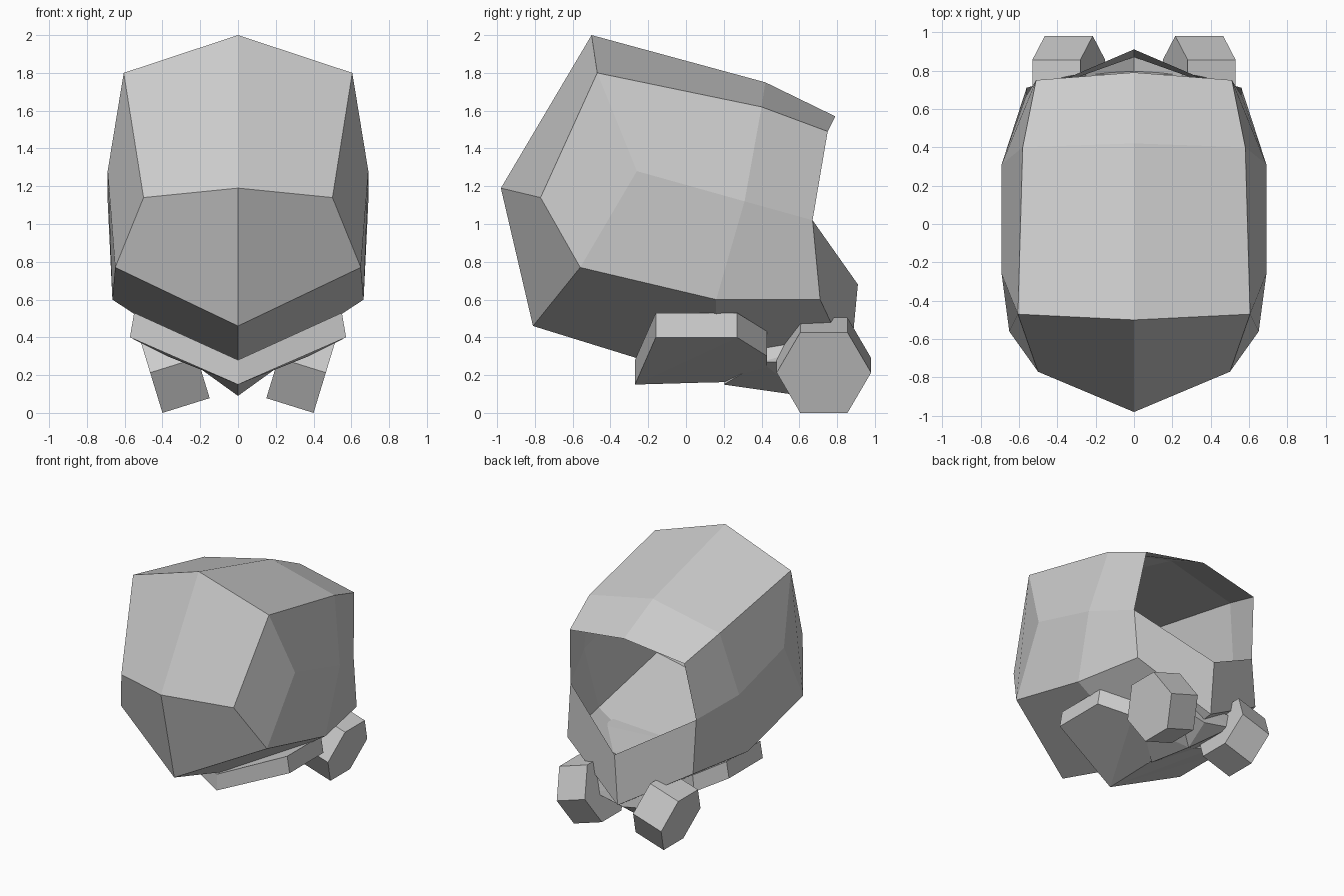
import bpy, bmesh
from mathutils import Vector

if "Cube" in bpy.data.objects:
    bpy.data.objects.remove(bpy.data.objects["Cube"])


def make(name, verts, faces=None):
    """Half part on +x, mirrored across x=0. Without faces: convex hull."""
    bm = bmesh.new()
    vs = [bm.verts.new(v) for v in verts]
    if faces:
        for f in faces:
            bm.faces.new([vs[i] for i in f])
    else:
        bmesh.ops.convex_hull(bm, input=vs)
    bmesh.ops.recalc_face_normals(bm, faces=bm.faces[:])
    me = bpy.data.meshes.new(name)
    bm.to_mesh(me)
    bm.free()
    ob = bpy.data.objects.new(name, me)
    bpy.context.collection.objects.link(ob)
    m = ob.modifiers.new("mirror", 'MIRROR')
    m.use_clip = True
    m.merge_threshold = 0.001
    return ob


# Helmet: open shell; centre line (y, z) and edge line (x, y, z) run from the
# visor rim over the crown, down the front, along the floor to the chin guard
centre = [(.79, 1.57), (.42, 1.75), (-.50, 2.0), (-.98, 1.19),
          (-.81, .46), (.16, .16), (.87, .26), (.91, .68)]
edge = [(.51, .75, 1.49), (.58, .40, 1.62), (.605, -.47, 1.80), (.50, -.77, 1.14),
        (.65, -.56, .77), (.665, .16, .60), (.56, .71, .60), (.56, .67, 1.02)]
side = [(.69, -.26, 1.28), (.69, .31, 1.12)]
verts = [(0, y, z) for y, z in centre] + edge + side
faces = [(i, i + 1, i + 9, i + 8) for i in range(7)]
faces += [(10, 9, 17, 16), (10, 16, 12, 11), (16, 17, 13, 12),
          (17, 9, 8, 15), (17, 15, 14, 13)]
make("helmet_shell", verts, faces)

# V-shaped collar plate under the helmet
plan = [(0, -.27, .28), (.55, -.16, .53), (.55, .27, .53), (.36, .43, .43), (0, .43, .30)]
n = len(plan)
low = [(x * 1.04, y, z - .13) for x, y, z in plan]
walls = [(i, i + 1, i + 1 + n, i + n) for i in range(n - 1)]
caps = [(0, 1, 2, 3, 4), (9, 8, 7, 6, 5)]
caps = [(0, 1, 2), (0, 2, 3), (0, 3, 4), (5, 6, 7), (5, 7, 8), (5, 8, 9)]
make("collar", plan + low, walls + caps)

# Breathing duct between the filters
make("duct", [(0, .20, .15), (0, .62, .09), (0, .80, .22), (0, .25, .28),
              (.25, .40, .27), (.25, .80, .27), (.25, .78, .38), (.22, .40, .36), (0, .78, .38)])

# Six-sided filter canisters, tilted outward
hexa = [(.98, 0), (.855, 1), (.605, 1), (.48, 0), (.605, -1), (.855, -1)]
outer = [Vector((.465 + .065 * k, y, .213 + .213 * k)) for y, k in hexa]
inner = [v + Vector((-.25, 0, .078)) for v in outer]
make("filter_canister", outer + inner)
